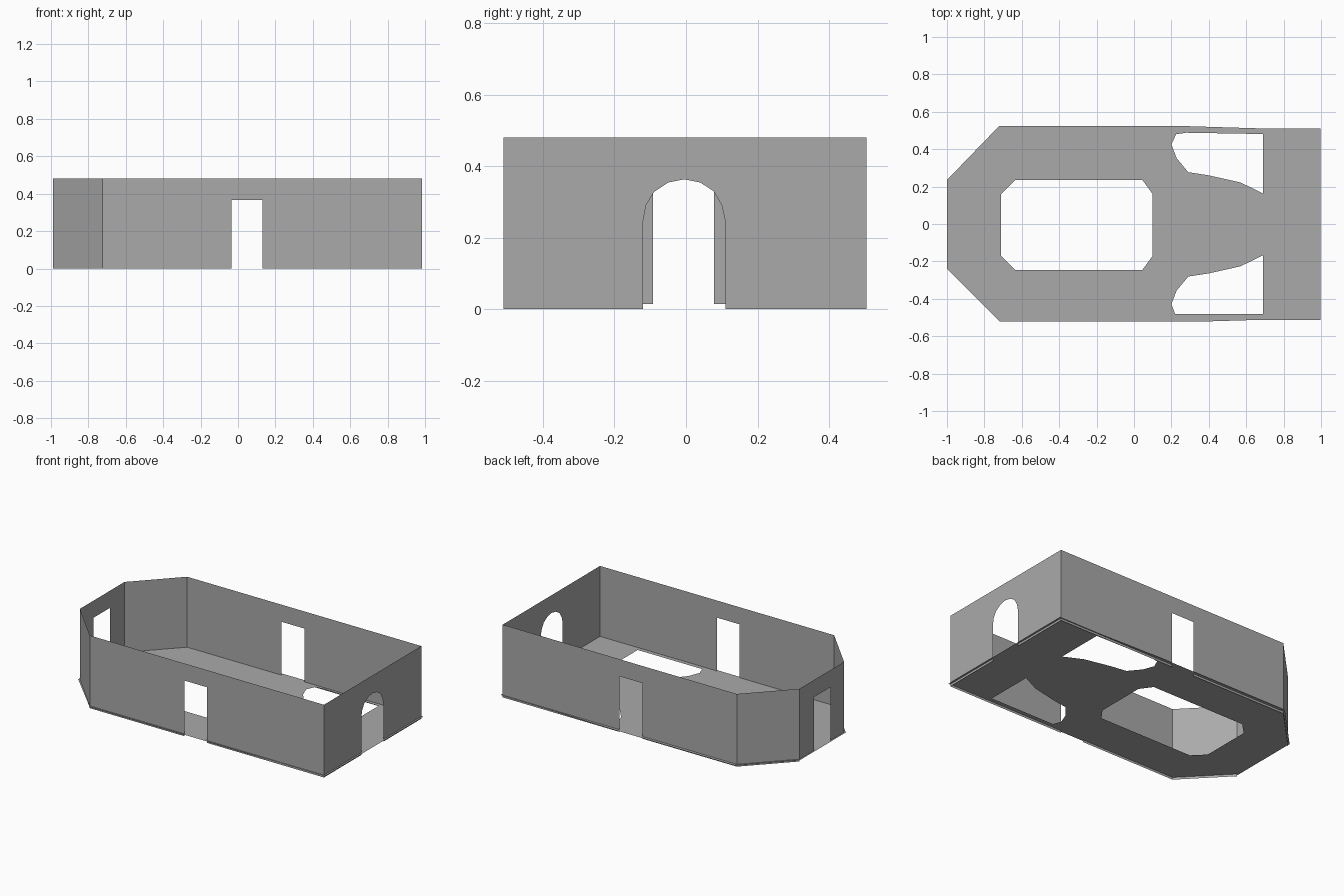
import bpy
import bmesh
from mathutils import Vector

cube = bpy.data.objects.get("Cube")
if cube:
    bpy.data.objects.remove(cube, do_unlink=True)

# Single plain grey for the whole shell
GREY = (0.4, 0.4, 0.4, 1)
grey = bpy.data.materials.new("plain_grey")
grey.use_nodes = True
grey.diffuse_color = GREY
grey.node_tree.nodes["Principled BSDF"].inputs["Base Color"].default_value = GREY

HEIGHT, FLOOR_Z, DOOR_TOP = 0.48, 0.015, 0.367


def sheet(name, loops, place):
    """Fill flat outlines (the first is the rim, the rest are holes)."""
    bm = bmesh.new()
    for loop in loops:
        verts = [bm.verts.new(place(a, b)) for a, b in loop]
        for i, v in enumerate(verts):
            bm.edges.new((v, verts[i - 1]))
    normal = (place(1, 0) - place(0, 0)).cross(place(0, 1) - place(0, 0))
    bmesh.ops.triangle_fill(bm, edges=bm.edges[:], use_beauty=True, normal=normal)
    for face in bm.faces:
        face.normal_update()
        if face.normal.dot(normal) < 0:
            face.normal_flip()
    mesh = bpy.data.meshes.new(name)
    bm.to_mesh(mesh)
    bm.free()
    mesh.materials.append(grey)
    obj = bpy.data.objects.new(name, mesh)
    bpy.context.collection.objects.link(obj)
    return obj


def wall(name, start, end, opening=(), base=0.0):
    """Upright sheet from start to end; opening is a notch cut from its foot."""
    start, end = Vector((*start, 0)), Vector((*end, 0))
    along = (end - start).normalized()
    length = (end - start).length
    outline = [(0, base), *opening, (length, base), (length, HEIGHT), (0, HEIGHT)]
    return sheet(name, [outline], lambda a, b: start + along * a + Vector((0, 0, b)))


def doorway(left, right, base=0.0):
    return [(left, base), (left, DOOR_TOP), (right, DOOR_TOP), (right, base)]


# Wall corners, counter-clockwise seen from above
front_right, back_right = (0.985, -0.51), (0.985, 0.505)
back_bend, back_end = (-0.725, 0.505), (-0.99, 0.23)
front_end, front_bend = (-0.99, -0.235), (-0.725, -0.51)

# Long walls, each with a square doorway
wall("front_wall", front_bend, front_right, doorway(0.69, 0.857))
wall("back_wall", back_right, back_bend, doorway(0.853, 1.02))

# Arched end wall
arch = [(-0.12, 0), (-0.12, 0.245), (-0.112, 0.29), (-0.09, 0.327), (-0.05, 0.354),
        (-0.005, 0.363), (0.04, 0.354), (0.077, 0.33), (0.1, 0.29), (0.11, 0.245),
        (0.11, 0)]
wall("arched_end_wall", front_right, back_right,
     [(y - front_right[1], z) for y, z in arch])

# Narrow end with its doorway, and the two angled walls beside it
wall("narrow_end_wall", back_end, front_end, doorway(0.152, 0.322, FLOOR_Z), FLOOR_Z)
wall("back_angled_wall", back_bend, back_end)
wall("front_angled_wall", front_end, front_bend)

# Floor with a slim rim outside the walls and three openings
rim = [(-1, -0.24), (-0.72, -0.52), (0.42, -0.52), (0.62, -0.514), (0.997, -0.514),
       (0.997, 0.511), (0.68, 0.511), (0.22, 0.525), (-0.72, 0.525), (-1, 0.235)]
centre_hole = [(-0.71, -0.17), (-0.635, -0.245), (0.045, -0.245), (0.1, -0.17),
               (0.1, 0.16), (0.045, 0.235), (-0.635, 0.235), (-0.71, 0.16)]
curved_edge = [(0.69, 0.163), (0.57, 0.222), (0.4, 0.26), (0.29, 0.277),
               (0.228, 0.352), (0.2, 0.425)]
back_hole = [*curved_edge, (0.225, 0.48), (0.28, 0.488), (0.69, 0.481)]
front_hole = [(x, -y - 0.004) for x, y in curved_edge] + [(0.22, -0.481), (0.69, -0.481)]
sheet("floor", [rim, centre_hole, back_hole, front_hole],
      lambda a, b: Vector((a, b, FLOOR_Z)))
